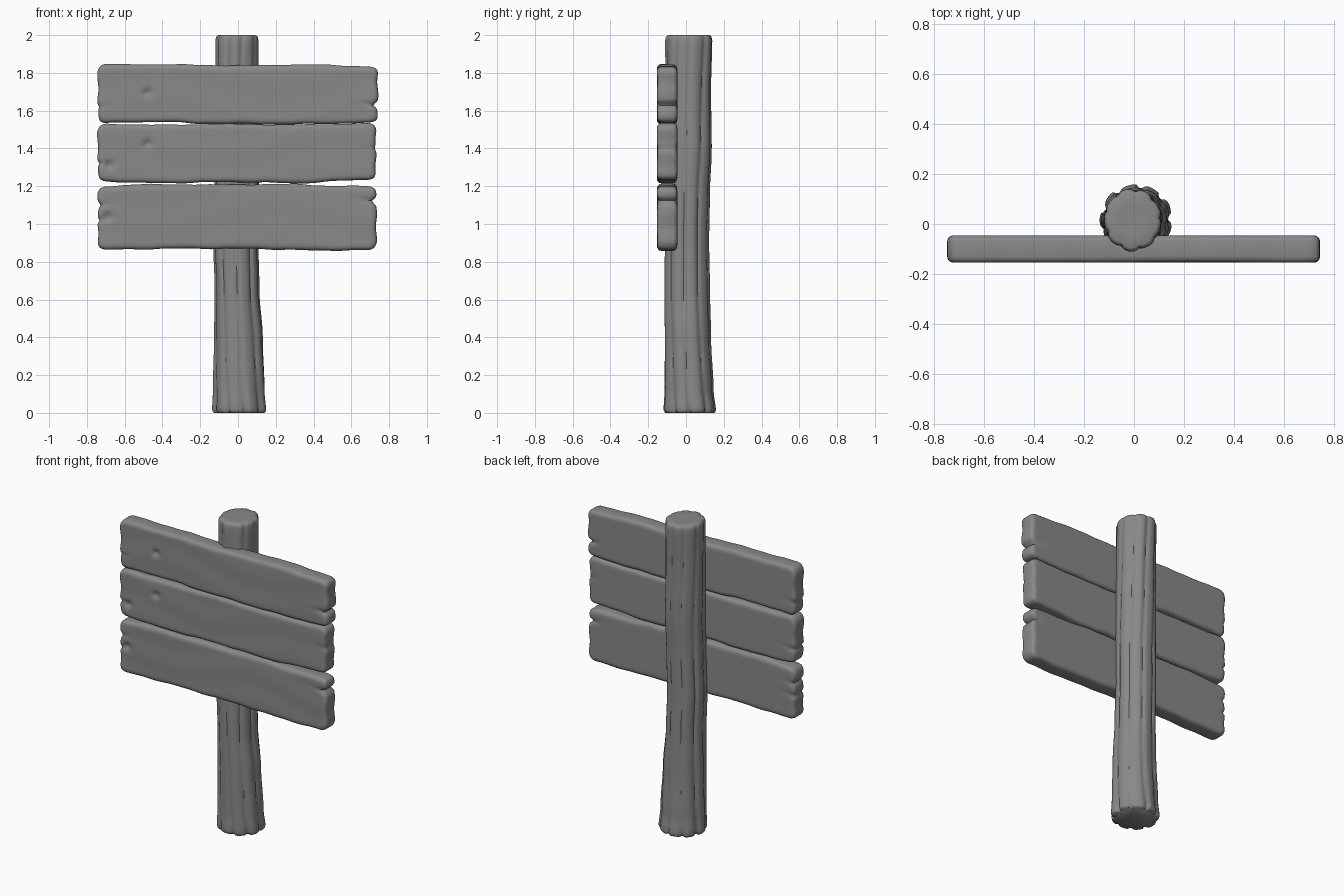
import bpy, bmesh, math
from math import sin, cos, pi, exp, sqrt, hypot

if "Cube" in bpy.data.objects:
    bpy.data.objects.remove(bpy.data.objects["Cube"])

# Dark weathered wood
WOOD = bpy.data.materials.new("dark_wood")
WOOD.diffuse_color = (.25, .25, .25, 1)
WOOD.use_nodes = True
WOOD.node_tree.nodes["Principled BSDF"].inputs["Base Color"].default_value = WOOD.diffuse_color


def interp(keys, t):
    """Smooth interpolation through (t, value...) keys."""
    if t <= keys[0][0]:
        return keys[0][1:]
    for a, b in zip(keys, keys[1:]):
        if t <= b[0]:
            f = (t - a[0]) / (b[0] - a[0])
            f = f * f * (3 - 2 * f)
            return [p + (q - p) * f for p, q in zip(a[1:], b[1:])]
    return keys[-1][1:]


def bump(d, w):
    return exp(-(d / w) ** 2)


def finish(bm, name, angle):
    bmesh.ops.recalc_face_normals(bm, faces=bm.faces)
    me = bpy.data.meshes.new(name)
    bm.to_mesh(me)
    bm.free()
    me.materials.append(WOOD)
    ob = bpy.data.objects.new(name, me)
    bpy.context.collection.objects.link(ob)
    bpy.ops.object.select_all(action='DESELECT')
    ob.select_set(True)
    bpy.context.view_layer.objects.active = ob
    bpy.ops.object.shade_smooth_by_angle(angle=math.radians(angle))


# Post: rough log lofted from lobed rings; keys are z, xmin, xmax, ymin, ymax
LIMITS = [(0, -.138, .155, -.124, .162), (.12, -.133, .146, -.118, .148),
          (.4, -.127, .135, -.116, .135), (.65, -.124, .116, -.118, .13),
          (.9, -.132, .11, -.115, .126), (1.15, -.126, .113, -.113, .13),
          (1.4, -.122, .116, -.111, .14), (1.7, -.122, .113, -.109, .136),
          (2, -.122, .112, -.111, .143)]


def post():
    bm = bmesh.new()
    n, rings = 72, []
    levels = [(0, .93), (.008, .98)] + [(.02 + 1.95 * i / 60, 1) for i in range(61)]
    levels += [(1.985, .98), (1.995, .94), (2.0, .86), (1.998, .5)]
    for z, s in levels:
        x0, x1, y0, y1 = interp(LIMITS, z)
        ring = []
        for i in range(n):
            a = 2 * pi * i / n
            tw = a + .1 * sin(1.6 * z)
            # long bark grooves between rounded lobes
            g = .085 * (1 - abs(sin(4.5 * tw + .4 * sin(2 * z)))) ** 2
            g += .03 * (1 + sin(7 * tw + 1.3 * z + 1)) / 2
            # splits in the foot
            g += .13 * exp(-z / .06) * max(0, sin(9 * a + 1)) ** 6
            r = s * (1 - g)
            ring.append(bm.verts.new(((x0 + x1) / 2 + r * (x1 - x0) / 2 * cos(a),
                                      (y0 + y1) / 2 + r * (y1 - y0) / 2 * sin(a), z)))
        rings.append(ring)
    for p, q in zip(rings, rings[1:]):
        for i in range(n):
            j = (i + 1) % n
            bm.faces.new((p[i], p[j], q[j], q[i]))
    bm.faces.new(rings[0])
    bm.faces.new(rings[-1])
    finish(bm, "post", 50)


def spaced(half, r, n):
    """Symmetric stations, denser in the rounded rim."""
    rim = [-half + r * f for f in (0, .06, .2, .4, .7)]
    mid = [-half + r + 2 * (half - r) * i / n for i in range(n + 1)]
    return rim + mid + [-v for v in reversed(rim)]


# Planks: front and back sheets with rounded rims, uneven edges, end splits and nail dents
def plank(name, xl, xr, top, bottom, splits, dents, seed):
    bm = bmesh.new()
    L, H, R, T, rim = .74, .155, .045, .054, .024
    us, vs = spaced(L, R, 100), spaced(H, R, 18)
    sheets = []
    for side in (-1, 1):
        sheet = []
        for u in us:
            col = []
            for v in vs:
                a, b = (abs(u) - L + R) / R, (abs(v) - H + R) / R
                d = R * (1 - max(a, b, 0))
                x, w = u, v
                if a > 0 and b > 0:
                    m = max(a, b) / hypot(a, b)
                    m = 1 + (m - 1) * .9
                    x = math.copysign(L - R + R * a * m, u)
                    w = math.copysign(H - R + R * b * m, v)
                t = T - rim + sqrt(max(0, rim ** 2 - max(0, rim - d) ** 2))
                # uneven long edges
                f = (w + H) / (2 * H)
                hi, lo = interp(top, x)[0], interp(bottom, x)[0]
                hi += .0015 * sin(17 * x + seed) + .001 * sin(41 * x + 2 * seed)
                lo += .002 * sin(19 * x + 2 * seed) + .001 * sin(37 * x + seed)
                z = lo + (hi - lo) * f
                near = bump(L - abs(x), .06)
                px = xl + (xr - xl) * (x + L) / (2 * L)
                px += near * .003 * sin(45 * z + seed + x)
                # splits at the plank ends
                for s, sz, depth in splits:
                    if s * x > 0:
                        k = bump(z - sz - .1 * (L - abs(x)), .013)
                        px -= s * depth * k * near
                        t -= .5 * depth * k * bump(L - abs(x), .07)
                # soft grain and nail dents on the front
                if side < 0:
                    t -= .001 * (1 + sin(34 * z + 2 * sin(5 * x + seed)))
                    for dx, dz in dents:
                        t -= .018 * bump(hypot(px - dx, z - dz), .02)
                col.append(bm.verts.new((px, -.1 + side * t, z)))
            sheet.append(col)
        sheets.append(sheet)
    nu, nv = len(us), len(vs)
    for sh in sheets:
        for i in range(nu - 1):
            for j in range(nv - 1):
                bm.faces.new((sh[i][j], sh[i + 1][j], sh[i + 1][j + 1], sh[i][j + 1]))
    loop = [(i, 0) for i in range(nu)] + [(nu - 1, j) for j in range(1, nv)]
    loop += [(i, nv - 1) for i in range(nu - 2, -1, -1)] + [(0, j) for j in range(nv - 2, 0, -1)]
    f, b = sheets
    for (i, j), (k, l) in zip(loop, loop[1:] + loop[:1]):
        bm.faces.new((f[i][j], f[k][l], b[k][l], b[i][j]))
    finish(bm, name, 60)


post()
plank("top_plank", -.742, .74,
      [(-.74, 1.847), (-.3, 1.844), (0, 1.839), (.35, 1.845), (.74, 1.834)],
      [(-.74, 1.534), (-.4, 1.541), (-.2, 1.531), (.3, 1.528), (.74, 1.535)],
      [(1, 1.63, .022), (-1, 1.62, .008)], [(-.48, 1.695)], .5)
plank("middle_plank", -.743, .73,
      [(-.74, 1.53), (-.4, 1.525), (-.1, 1.53), (.3, 1.526), (.74, 1.533)],
      [(-.74, 1.226), (-.45, 1.216), (0, 1.222), (.3, 1.216), (.74, 1.236)],
      [(-1, 1.32, .012), (1, 1.4, .006)], [(-.48, 1.425), (-.68, 1.31)], 2.1)
plank("bottom_plank", -.742, .733,
      [(-.74, 1.2), (-.45, 1.211), (-.1, 1.208), (.3, 1.212), (.5, 1.202), (.74, 1.2)],
      [(-.74, .863), (-.3, .87), (.1, .868), (.4, .86), (.74, .861)],
      [(1, 1.12, .022), (-1, 1.1, .012), (-1, 1.02, .012)], [(-.69, 1.04)], 3.7)
